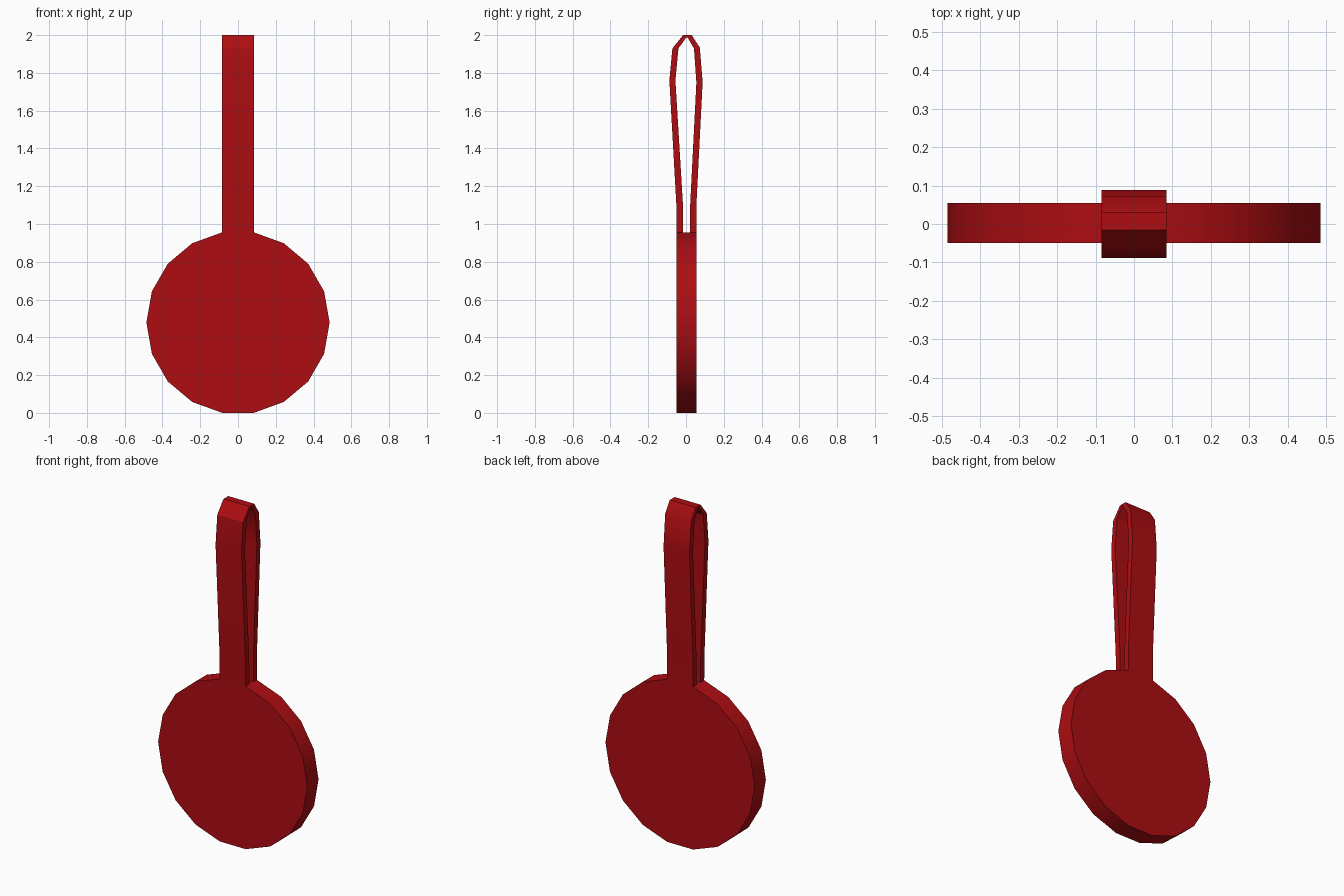
import bpy, bmesh, math

if "Cube" in bpy.data.objects:
    bpy.data.objects.remove(bpy.data.objects["Cube"])

red = bpy.data.materials.new("deep red")
red.diffuse_color = (0.42, 0.004, 0.006, 1)
red.use_nodes = True
red.node_tree.nodes["Principled BSDF"].inputs["Base Color"].default_value = red.diffuse_color

R, SIDES, CZ = 0.485, 18, 0.478
Y0, Y1 = -0.049, 0.055
HALF = R * math.cos(math.radians(80))  # half the flat on top of the disc


def finish(name, bm):
    bmesh.ops.recalc_face_normals(bm, faces=bm.faces)
    mesh = bpy.data.meshes.new(name)
    bm.to_mesh(mesh)
    bm.free()
    mesh.materials.append(red)
    obj = bpy.data.objects.new(name, mesh)
    bpy.context.collection.objects.link(obj)
    bpy.ops.object.select_all(action='DESELECT')
    obj.select_set(True)
    bpy.context.view_layer.objects.active = obj
    bpy.ops.object.shade_smooth_by_angle(angle=math.radians(30))
    return obj


# Round flat tag
bm = bmesh.new()
ring = [(R * math.cos(2 * math.pi * i / SIDES), CZ + R * math.sin(2 * math.pi * i / SIDES))
        for i in range(SIDES)]
face = bm.faces.new([bm.verts.new((x, Y0, z)) for x, z in ring])
ext = bmesh.ops.extrude_face_region(bm, geom=[face], use_keep_orig=True)
new = [v for v in ext["geom"] if isinstance(v, bmesh.types.BMVert)]
bmesh.ops.translate(bm, verts=new, vec=(0, Y1 - Y0, 0))
finish("tag_disc", bm)

# Strap folded into a loop: outer and inner (y, z) outlines, swept across x
outer = [(-0.049, 0.955), (-0.051, 1.10), (-0.088, 1.76), (-0.072, 1.93), (-0.015, 2.0),
         (0.030, 2.0), (0.073, 1.935), (0.088, 1.75), (0.055, 1.10), (0.055, 0.955)]
inner = [(-0.015, 0.955), (-0.016, 1.10), (-0.056, 1.76), (-0.040, 1.93), (0.002, 1.988),
         (0.008, 1.988), (0.042, 1.93), (0.055, 1.75), (0.022, 1.10), (0.022, 0.955)]
bm = bmesh.new()
sections = [[bm.verts.new((x, y, z)) for x, (y, z) in
             ((-HALF, o), (HALF, o), (HALF, i), (-HALF, i))]
            for o, i in zip(outer, inner)]
for a, b in zip(sections, sections[1:]):
    for k in range(4):
        j = (k + 1) % 4
        bm.faces.new((a[k], a[j], b[j], b[k]))
finish("strap_loop", bm)
